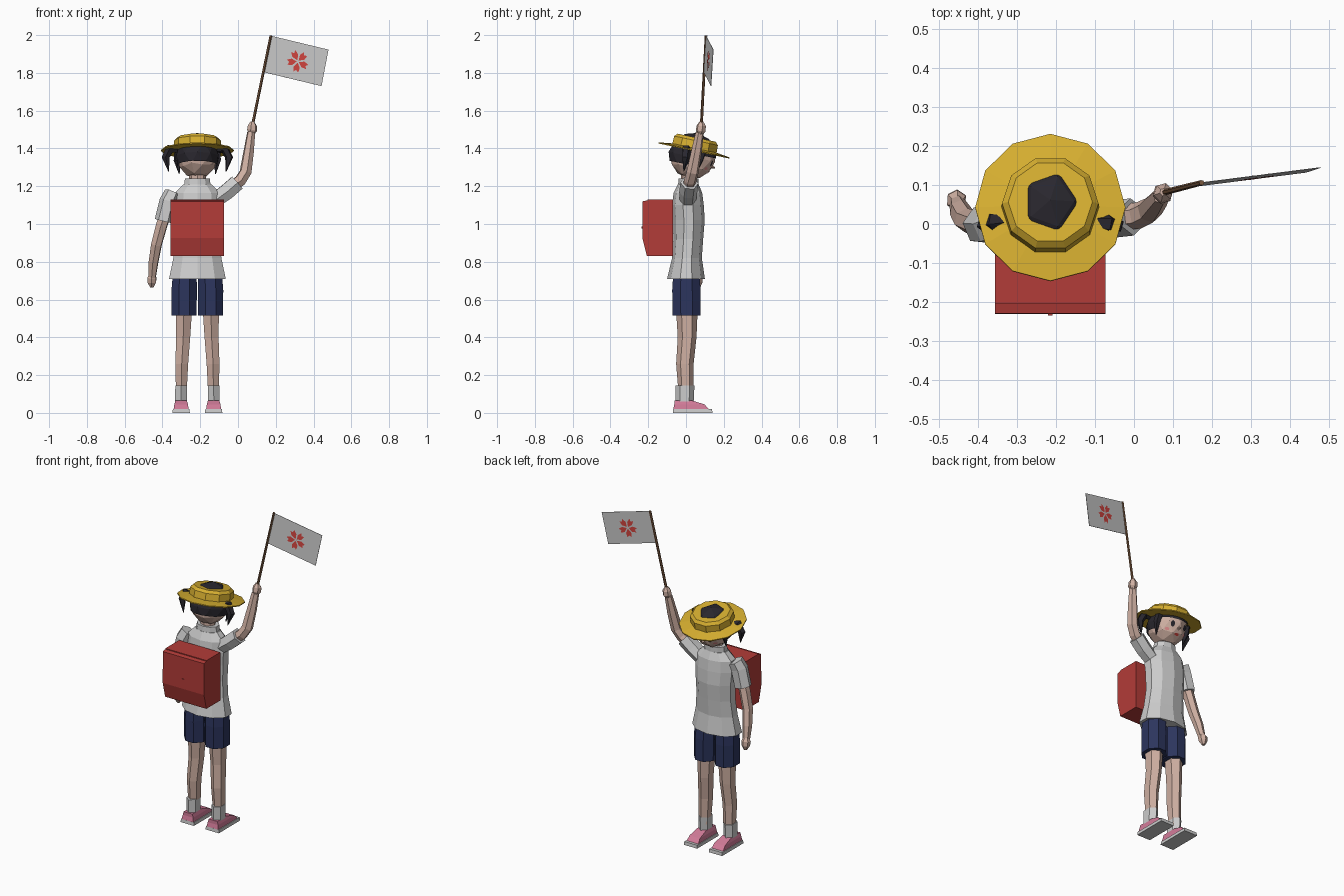
import bpy, bmesh
from math import sin, cos, pi, radians
from mathutils import Vector, Matrix
from mathutils.bvhtree import BVHTree

if "Cube" in bpy.data.objects:
    bpy.data.objects.remove(bpy.data.objects["Cube"])

CX = -0.215  # body centre line
COLORS = {
    "skin": (0.62, 0.43, 0.36), "navy": (0.025, 0.035, 0.11), "red": (0.45, 0.045, 0.04),
    "straw": (0.68, 0.43, 0.03), "hair": (0.022, 0.02, 0.027), "pink": (0.65, 0.2, 0.32),
    "wood": (0.2, 0.1, 0.05), "blush": (0.7, 0.25, 0.25), "emblem": (0.65, 0.06, 0.05),
}
MATS = {}
for key, rgb in COLORS.items():
    MATS[key] = bpy.data.materials.new(key)
    MATS[key].diffuse_color = (*rgb, 1)


def finish(name, bm, color=None, matrix=None, fix_normals=True):
    if fix_normals:
        bmesh.ops.recalc_face_normals(bm, faces=bm.faces)
    if matrix:
        bm.transform(matrix)
    me = bpy.data.meshes.new(name)
    bm.to_mesh(me)
    bm.free()
    ob = bpy.data.objects.new(name, me)
    bpy.context.collection.objects.link(ob)
    if color:
        me.materials.append(MATS[color])
    return ob


def skin_rings(bm, rings):
    rows = [[bm.verts.new(p) for p in r] for r in rings]
    n = len(rows[0])
    for a, b in zip(rows, rows[1:]):
        for i in range(n):
            bm.faces.new((a[i], a[(i + 1) % n], b[(i + 1) % n], b[i]))
    bm.faces.new(rows[0])
    bm.faces.new(rows[-1])


def loft(name, rings, n, color=None, flat=False, matrix=None):
    """Horizontal rings (x, y, z, rx, ry); flat=True puts flat sides on the axes."""
    bm = bmesh.new()
    ph, k = (pi / n, 1 / cos(pi / n)) if flat else (0, 1)
    skin_rings(bm, [[(x + k * rx * cos(ph + 2 * pi * i / n), y + k * ry * sin(ph + 2 * pi * i / n), z)
                     for i in range(n)] for x, y, z, rx, ry in rings])
    return finish(name, bm, color, matrix)


def tube(name, pts, radii, n, color=None, matrix=None):
    bm = bmesh.new()
    pts = [Vector(p) for p in pts]
    rings, q, last = [], None, None
    for i, p in enumerate(pts):
        d = (pts[min(i + 1, len(pts) - 1)] - pts[max(i - 1, 0)]).normalized()
        q = d.to_track_quat('Z', 'Y') if q is None else last.rotation_difference(d) @ q
        last = d
        rings.append([p + q @ Vector((radii[i] * cos(2 * pi * j / n), radii[i] * sin(2 * pi * j / n), 0))
                      for j in range(n)])
    skin_rings(bm, rings)
    return finish(name, bm, color, matrix)


def extrude_x(name, profile, x0, x1, color):
    bm = bmesh.new()
    skin_rings(bm, [[(x, y, z) for y, z in profile] for x in (x0, x1)])
    return finish(name, bm, color)


# Shirt and collar
loft("shirt", [(CX, 0, .71, .15, .095), (CX, .005, .82, .127, .075), (CX, .012, .92, .117, .075),
               (CX, .015, 1.02, .12, .08), (CX, .01, 1.1, .125, .08), (CX, .01, 1.165, .118, .072),
               (CX, .012, 1.21, .075, .052)], 10, flat=True)
loft("collar", [(CX, .012, 1.2, .07, .052), (CX, .014, 1.242, .066, .05)], 10, flat=True)
loft("neck", [(CX, .012, 1.2, .045, .04), (CX, .015, 1.3, .045, .04)], 8, "skin")

# Legs, shorts, socks and shoes on both sides
for side, s in (("left", -1), ("right", 1)):
    def X(d):
        return CX + s * d
    loft(side + "_shorts", [(X(.07), .003, .515, .066, .074), (X(.07), .002, .65, .067, .075),
                            (X(.066), .002, .76, .062, .068)], 8, "navy", True)
    loft(side + "_leg", [(X(.085), 0, .1, .028, .034), (X(.083), -.006, .26, .034, .04),
                         (X(.075), .006, .4, .037, .043), (X(.07), .004, .6, .045, .052)], 6, "skin", True)
    loft(side + "_sock", [(X(.087), -.008, .055, .031, .042), (X(.086), -.006, .145, .031, .044)], 6, flat=True)
    loft(side + "_sole", [(X(.086), .035, 0, .046, .105), (X(.086), .035, .02, .044, .103)], 4, flat=True)
    loft(side + "_shoe", [(X(.086), .027, .018, .04, .095), (X(.086), .018, .045, .036, .08),
                          (X(.086), -.016, .066, .03, .046)], 4, "pink", True)

# Lowered arm
tube("left_sleeve", [(-.345, .005, 1.165), (-.366, -.005, 1.12), (-.392, -.003, 1.015)],
     [.045, .05, .05], 6)
tube("left_arm", [(-.375, -.003, 1.08), (-.405, .0, .99), (-.432, .01, .89), (-.447, .035, .8), (-.454, .055, .72)],
     [.033, .033, .031, .028, .021], 6, "skin")
tube("left_hand", [(-.454, .056, .738), (-.456, .06, .715), (-.456, .064, .69), (-.456, .066, .665)],
     [.015, .027, .025, .01], 6, "skin")

# Raised arm
tube("right_sleeve", [(-.115, .01, 1.13), (-.06, .012, 1.17), (-.005, .018, 1.218)], [.045, .048, .048], 6)
tube("right_arm", [(-.04, .015, 1.19), (.012, .022, 1.23), (.04, .035, 1.275), (.056, .055, 1.38), (.07, .073, 1.485)],
     [.033, .034, .033, .029, .022], 6, "skin")
tube("right_hand", [(.07, .074, 1.472), (.074, .078, 1.495), (.076, .081, 1.52), (.076, .082, 1.543)],
     [.014, .027, .025, .01], 6, "skin")

# Backpack with flap and clasp
PX0, PX1 = CX - .142, CX + .142
extrude_x("backpack_body", [(-.205, .83), (-.07, .83), (-.07, 1.13), (-.205, 1.13)], PX0, PX1, "red")
extrude_x("backpack_flap", [(-.204, 1.125), (-.23, 1.12), (-.231, .925), (-.207, .83), (-.204, .83)],
          PX0, PX1, "red")
loft("backpack_clasp", [(CX, -.229, .976, .006, .006), (CX, -.229, .988, .006, .006)], 4, "red", True)

# Head parts share one tilted frame
HEAD = Matrix.Translation((CX, .035, 1.355)) @ Matrix.Rotation(radians(-12), 4, 'X')


def ball(scale):
    bm = bmesh.new()
    bmesh.ops.create_icosphere(bm, subdivisions=2, radius=1)
    bm.transform(Matrix.Diagonal((*scale, 1)))
    return bm


bm = ball((.107, .122, .118))
surface = BVHTree.FromBMesh(bm)
finish("head", bm, "skin", HEAD)

# Hair cap with the face and nape cut open
bm = ball((.117, .13, .13))
for co, no in (((0, 0, -.045), (0, 0, 1)), ((0, .035, 0), (0, 1, 0)), ((0, 0, .018), (0, 0, 1))):
    bmesh.ops.bisect_plane(bm, geom=bm.verts[:] + bm.edges[:] + bm.faces[:], plane_co=co, plane_no=no)
gone = []
for f in bm.faces:
    c = f.calc_center_median()
    if c.z < -.045 or (c.y > .035 and c.z < .018):
        gone.append(f)
bmesh.ops.delete(bm, geom=gone, context='FACES')
finish("hair", bm, "hair", HEAD)

# Side locks and pigtails
for side, s in (("left", -1), ("right", 1)):
    tube(side + "_lock", [(s * .1, .045, .04), (s * .106, .04, -.01), (s * .096, .035, -.085)],
         [.022, .02, .002], 5, "hair", HEAD)
    tube(side + "_pigtail", [(s * .105, -.035, .03), (s * .145, -.04, .035), (s * .168, -.035, -.01),
                             (s * .152, -.03, -.085)], [.014, .026, .022, .002], 5, "hair", HEAD)

# Facial features laid on the head surface
def face_disc(name, x, z, rx, rz, color, lift=.002, n=8):
    hit, normal, _, _ = surface.ray_cast(Vector((x, 1, z)), Vector((0, -1, 0)))
    m = Matrix.Translation(hit + normal * lift) @ normal.to_track_quat('Z', 'Y').to_matrix().to_4x4()
    bm = bmesh.new()
    bm.faces.new([bm.verts.new((rx * cos(2 * pi * i / n), rz * sin(2 * pi * i / n), 0)) for i in range(n)])
    finish(name, bm, color, HEAD @ m, fix_normals=False)


for side, s in (("left", -1), ("right", 1)):
    face_disc(side + "_eye", s * .042, -.012, .013, .019, "hair")
    face_disc(side + "_cheek", s * .06, -.045, .014, .009, "blush")
face_disc("mouth", 0, -.062, .016, .009, "emblem")
tube("nose", [(0, .105, -.028), (0, .128, -.032)], [.012, .003], 4, "skin", HEAD)

# Straw hat: flat brim and crown
loft("hat_brim", [(0, 0, .032, .193, .193), (0, 0, .038, .193, .193), (0, 0, .048, .12, .12)],
     12, "straw", matrix=HEAD)
loft("hat_crown", [(0, 0, .04, .126, .126), (0, 0, .088, .124, .124), (0, 0, .104, .108, .108)],
     10, "straw", matrix=HEAD)

# Flag pole, cloth and blossom
tube("flag_pole", [(.072, .08, 1.5), (.174, .106, 1.998)], [.008, .007], 6, "wood")
P, U, V = Vector((.172, .106, 1.997)), Vector((.307, .039, -.074)), Vector((-.037, -.012, -.193))
N = U.cross(V).normalized()
bm = bmesh.new()
skin_rings(bm, [[P + o * N, P + U + o * N, P + U + V + o * N, P + V + o * N] for o in (-.001, .001)])
finish("flag_cloth", bm)

centre, eu, ev = P + U * .53 + V * .5, U.normalized(), V.normalized()
bm = bmesh.new()
for o in (-.003, .003):
    for k in range(5):
        a = 2 * pi * k / 5 + pi / 2
        petal = [(.006, 0), (.032, .017), (.058, .013), (.047, 0), (.058, -.013), (.032, -.017)]
        vs = [bm.verts.new(centre + eu * (r * cos(a) - t * sin(a)) + ev * (r * sin(a) + t * cos(a)) + N * o)
              for r, t in petal]
        bm.faces.new(vs if o > 0 else vs[::-1])
finish("flag_blossom", bm, "emblem", fix_normals=False)

for m in bpy.data.materials:
    if m.users and not m.is_grease_pencil:
        m.use_nodes = True
        m.node_tree.nodes["Principled BSDF"].inputs["Base Color"].default_value = m.diffuse_color
